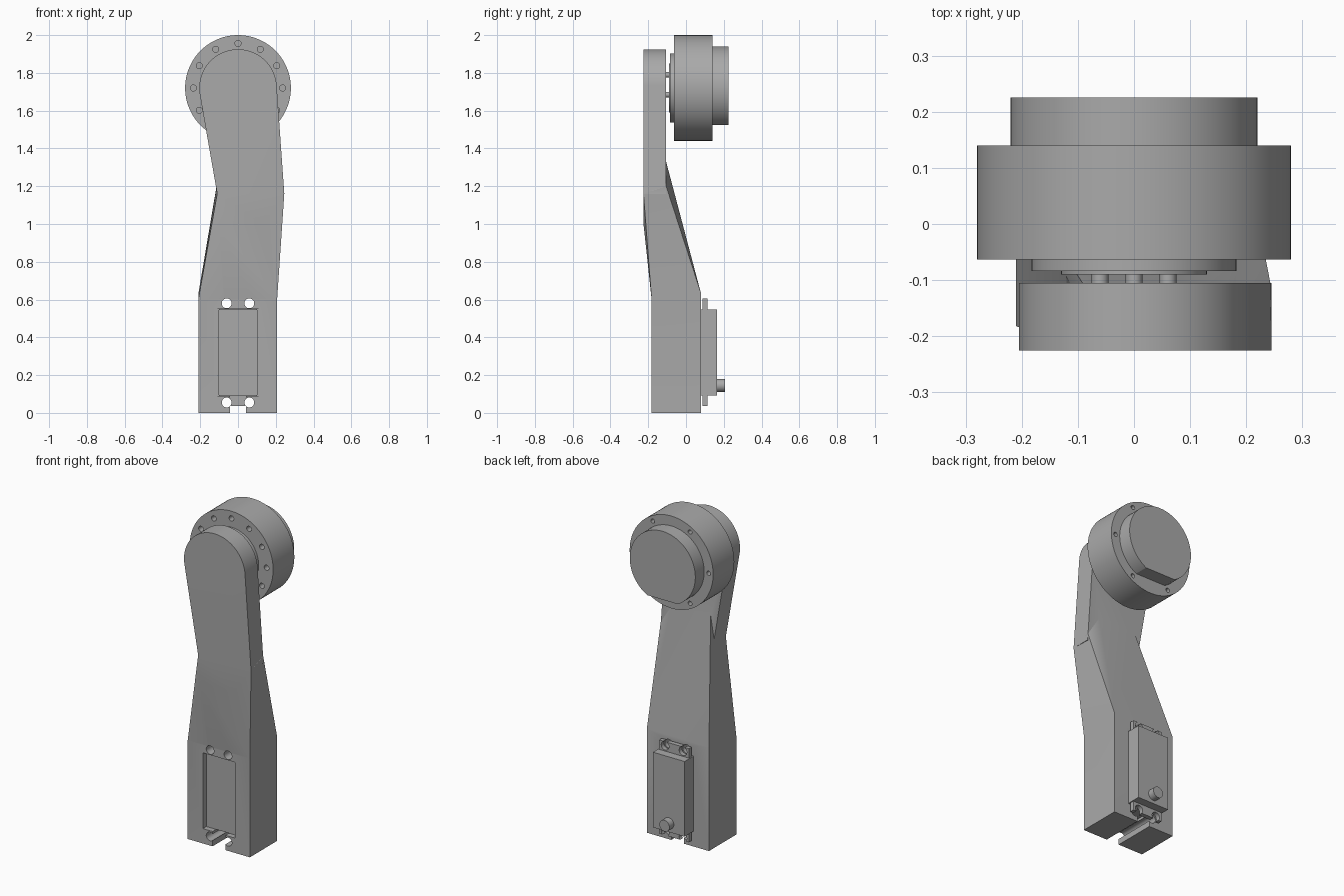
import bpy, bmesh
from math import sin, cos, pi, radians
from mathutils import Matrix, Vector

default = bpy.data.objects.get("Cube")
if default:
    bpy.data.objects.remove(default, do_unlink=True)

# One grey for everything
grey = bpy.data.materials.new("plain_grey")
grey.use_nodes = True
colour = (0.4, 0.4, 0.4, 1)
grey.diffuse_color = colour
grey.node_tree.nodes["Principled BSDF"].inputs["Base Color"].default_value = colour


def finish(name, bm):
    bmesh.ops.recalc_face_normals(bm, faces=bm.faces)
    mesh = bpy.data.meshes.new(name)
    bm.to_mesh(mesh)
    bm.free()
    mesh.materials.append(grey)
    ob = bpy.data.objects.new(name, mesh)
    bpy.context.collection.objects.link(ob)
    return ob


def hull(name, points):
    bm = bmesh.new()
    for p in points:
        bm.verts.new(p)
    bmesh.ops.convex_hull(bm, input=bm.verts)
    bmesh.ops.dissolve_limit(bm, angle_limit=0.01, verts=bm.verts, edges=bm.edges)
    return finish(name, bm)


def box(name, xs, ys, zs):
    return hull(name, [(x, y, z) for x in xs for y in ys for z in zs])


def prism(name, outline, y0, y1):
    """Extrude an (x, z) outline along y."""
    bm = bmesh.new()
    face = bm.faces.new([bm.verts.new((x, y0, z)) for x, z in outline])
    new = bmesh.ops.extrude_face_region(bm, geom=[face])["geom"]
    bmesh.ops.translate(bm, vec=(0, y1 - y0, 0),
                        verts=[v for v in new if isinstance(v, bmesh.types.BMVert)])
    return finish(name, bm)


def disc(name, x, z, r, y0, y1, sides=96):
    ring = [(x + r * cos(2 * pi * i / sides), z + r * sin(2 * pi * i / sides))
            for i in range(sides)]
    return prism(name, ring, y0, y1)


def combine(target, others, operation):
    """Boolean each helper into the target, then drop the helper."""
    bpy.context.view_layer.objects.active = target
    for other in others:
        other.hide_render = True
        mod = target.modifiers.new("combine", 'BOOLEAN')
        mod.object, mod.operation, mod.solver = other, operation, 'EXACT'
        bpy.ops.object.modifier_apply(modifier=mod.name)
        bpy.data.objects.remove(other, do_unlink=True)


def smooth(ob):
    bpy.ops.object.select_all(action='DESELECT')
    ob.select_set(True)
    bpy.context.view_layer.objects.active = ob
    bpy.ops.object.shade_smooth_by_angle(angle=radians(25))


L, R, FRONT, BACK = -0.21, 0.207, -0.182, 0.08
AXIS = 1.72

# Lower block, with its top sloping up to the back
shoulder = [(x, y, z) for x in (L, R) for y, z in ((FRONT, 0.6), (BACK, 0.63))]
body = hull("arm_body", shoulder + [(x, y, 0) for x in (L, R) for y in (FRONT, BACK)])

# Tapered neck between block and upper plate
neck = hull("neck", shoulder + [
    (-0.11, -0.225, 1.16), (0.245, -0.225, 1.16),
    (-0.1, -0.225, 1.0), (0.13, -0.225, 1.0),
    (-0.112, -0.105, 1.2), (0.243, -0.105, 1.2),
    (-0.09, -0.108, 1.34), (0.16, -0.108, 1.34)])

# Upper plate with a rounded end
arc = [radians(4 + 184 * i / 48) for i in range(49)]
plate = prism("upper_plate", [(-0.11, 1.16), (0.245, 1.16)] +
              [(0.205 * cos(a), AXIS + 0.205 * sin(a)) for a in arc], -0.225, -0.105)
combine(body, [neck, plate], 'UNION')


def screw_holes():
    return [disc("screw_cutter", x, z, 0.026, -0.4, 0.4, 32)
            for x in (-0.06, 0.06) for z in (0.055, 0.58)]


# Servo window, cable notch and screw holes
window = box("window_cutter", (-0.108, 0.108), (-0.4, 0.4), (0.09, 0.55))
notch = box("notch_cutter", (-0.043, 0.043), (-0.4, 0.4), (-0.1, 0.1))
combine(body, [window, notch] + screw_holes(), 'DIFFERENCE')
smooth(body)

# Servo: body with mounting tabs and output shaft
servo = box("servo", (-0.106, 0.106), (-0.152, 0.165), (0.092, 0.548))
tabs = box("servo_tabs", (-0.1, 0.1), (0.088, 0.115), (0.037, 0.605))
slots = [box("slot_cutter", (x - 0.012, x + 0.012), (0, 0.3), zs)
         for x in (-0.06, 0.06) for zs in ((0, 0.05), (0.59, 0.7))]
combine(tabs, screw_holes() + slots, 'DIFFERENCE')
combine(servo, [tabs], 'UNION')
smooth(servo)
smooth(disc("servo_shaft", 0, 0.145, 0.034, 0.16, 0.207, 32))

# Motor housing with screw holes on both faces
housing = disc("motor_housing", 0, AXIS, 0.28, -0.063, 0.14, 128)
holes = []
for count, ring, r, y0, y1 in ((12, 0.236, 0.016, -0.2, -0.01), (6, 0.25, 0.013, 0.09, 0.3)):
    for i in range(count):
        a = 2 * pi * i / count
        holes.append(disc("hole_cutter", ring * cos(a), AXIS + ring * sin(a), r, y0, y1, 20))
combine(housing, holes, 'DIFFERENCE')
smooth(housing)

# Rear cap with a flat underside
cap = disc("rear_cap", 0, AXIS, 0.22, 0.14, 0.225, 128)
combine(cap, [box("flat_cutter", (-0.5, 0.5), (0, 0.5), (1.3, 1.525))], 'DIFFERENCE')
smooth(cap)

# Front steps and the posts that meet the plate
smooth(disc("front_step", 0, AXIS, 0.183, -0.084, -0.063))
smooth(disc("output_flange", 0, AXIS, 0.13, -0.09, -0.084))
for i in range(3):
    a = pi / 2 + i * 2 * pi / 3
    smooth(disc("output_post", 0.07 * cos(a), AXIS + 0.07 * sin(a), 0.015, -0.106, -0.09, 24))
